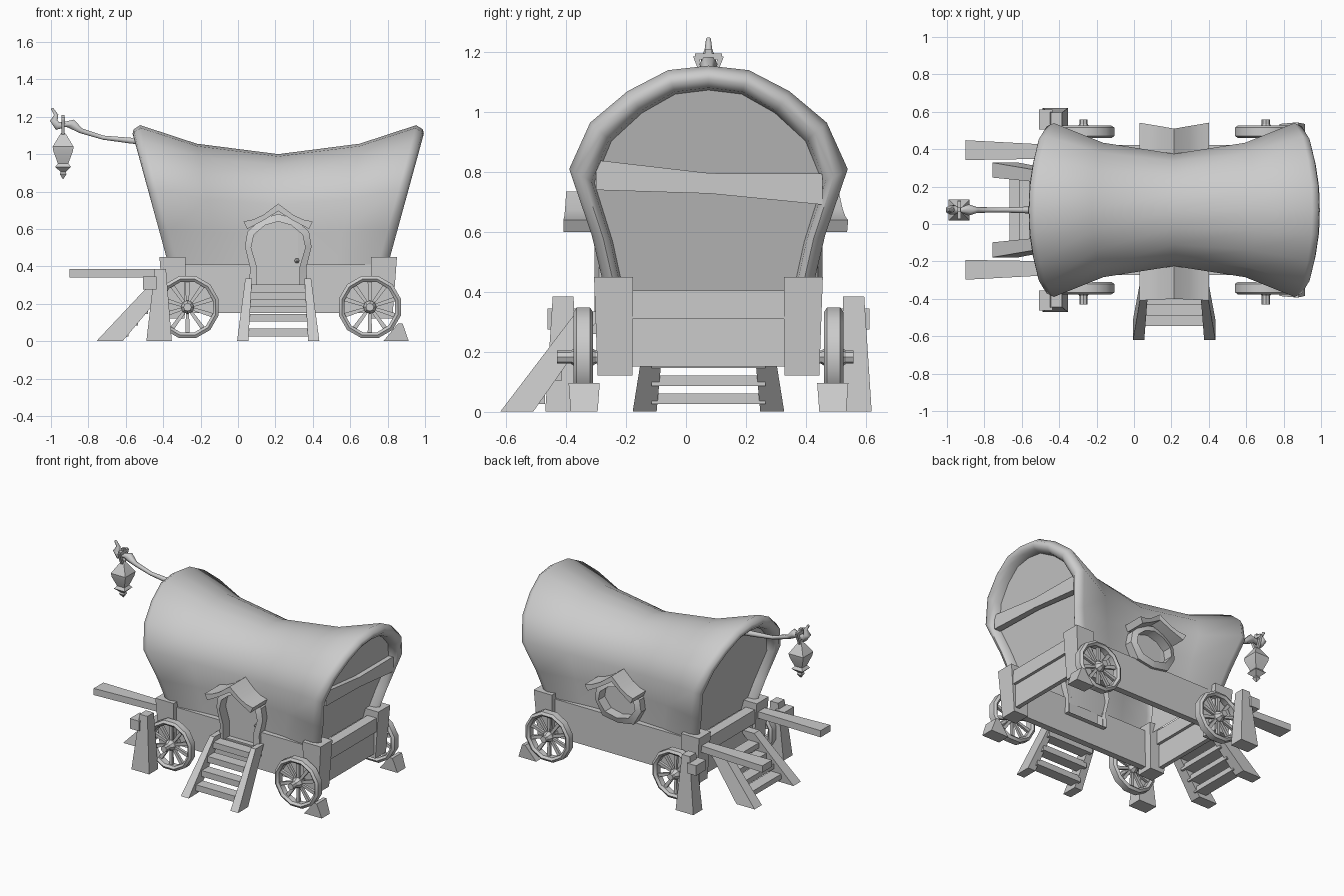
import bpy, bmesh, math
from mathutils import Vector, Matrix

if "Cube" in bpy.data.objects:
    bpy.data.objects.remove(bpy.data.objects["Cube"])

CX, CY = 0.215, 0.075            # centre of the wagon body
GREY = bpy.data.materials.new("plain grey")
GREY.diffuse_color = (0.6, 0.6, 0.6, 1)
GREY.use_nodes = True
GREY.node_tree.nodes["Principled BSDF"].inputs["Base Color"].default_value = GREY.diffuse_color


def make(name, verts, faces, angle=30):
    me = bpy.data.meshes.new(name)
    bm = bmesh.new()
    vs = [bm.verts.new(v) for v in verts]
    for f in faces:
        bm.faces.new([vs[i] for i in f])
    bmesh.ops.remove_doubles(bm, verts=bm.verts, dist=1e-5)
    bmesh.ops.recalc_face_normals(bm, faces=bm.faces)
    bm.to_mesh(me)
    bm.free()
    me.shade_smooth()
    me.set_sharp_from_angle(angle=math.radians(angle))
    me.materials.append(GREY)
    ob = bpy.data.objects.new(name, me)
    bpy.context.collection.objects.link(ob)
    return ob


def block(name, axis, c0, h0, c1, h1):
    """Tapered box between two rectangles that are square to the given axis."""
    a, b = [i for i in range(3) if i != axis]
    verts = []
    for c, h in ((c0, h0), (c1, h1)):
        for s, t in ((-1, -1), (1, -1), (1, 1), (-1, 1)):
            v = list(c)
            v[a] += s * h[0]
            v[b] += t * h[1]
            verts.append(v)
    faces = [(0, 1, 2, 3), (4, 5, 6, 7)] + [(i, (i + 1) % 4, (i + 1) % 4 + 4, i + 4) for i in range(4)]
    return make(name, verts, faces)


def box(name, x0, x1, y0, y1, z0, z1):
    h = ((x1 - x0) / 2, (y1 - y0) / 2)
    x, y = (x0 + x1) / 2, (y0 + y1) / 2
    return block(name, 2, (x, y, z0), h, (x, y, z1), h)


def lathe(name, prof, n, loc, along_y=False, closed=False, start=0.0, angle=30):
    verts, faces, m = [], [], len(prof)
    for i in range(n):
        t = start + 2 * math.pi * i / n
        for r, h in prof:
            p = (r * math.cos(t), h, r * math.sin(t)) if along_y else (r * math.cos(t), r * math.sin(t), h)
            verts.append(Vector(p) + Vector(loc))
    for i in range(n):
        j = (i + 1) % n
        for k in range(m if closed else m - 1):
            l = (k + 1) % m
            q = [i * m + k, i * m + l, j * m + l, j * m + k]
            if prof[k][0] == 0:
                q = q[:3]
            elif prof[l][0] == 0:
                q = [q[0], q[1], q[3]]
            faces.append(q)
    return make(name, verts, faces, angle)


def arch(half):
    """Mirror a half outline (foot to crown) into a full one."""
    return [(-h, z) for h, z in half] + [(h, z) for h, z in reversed(half[:-1])]


# ---- canvas cover: lofted arches with rolled rims and recessed end walls
END = [(.34, .38), (.39, .59), (.465, .81), (.395, .965), (.27, 1.07), (.135, 1.14), (0, 1.155)]
MID = [(.30, .38), (.30, .58), (.30, .73), (.26, .86), (.185, .94), (.095, .988), (0, 1.0)]


def ring(u, w, sh=1.0, sz=1.0, dx=-.05):
    half = [(m[0] + (e[0] - m[0]) * w, m[1] + (e[1] - m[1]) * w) for m, e in zip(MID, END)]
    pts = []
    for (h, z), e in zip(arch(half), arch(END)):
        zz = .38 + (z - .38) * sz
        ex = .38 + (e[1] - .38) * sz
        pts.append((CX + u * (.595 + .274 * (ex - .45) + dx), CY + h * sh, zz))
    return pts


rims = [(.82, .895, -.06), (.84, .905, -.015), (.90, .94, .003), (.96, .97, -.008)]
rows = [ring(-1, 1, *r) for r in rims]
rows += [ring(u, w) for u, w in ((-1, 1), (-.59, .36), (0, 0), (.59, .36), (1, 1))]
rows += [ring(1, 1, *r) for r in reversed(rims)]
n = len(rows[0])
faces = [(r * n + i, r * n + i + 1, r * n + n + i + 1, r * n + n + i)
         for r in range(len(rows) - 1) for i in range(n - 1)]
faces += [tuple(range(n)), tuple(range((len(rows) - 1) * n, len(rows) * n))]
make("canvas_cover", [p for r in rows for p in r], faces, 60)
block("end_cross_bar", 1, (.862, -.30, .79), (.024, .05), (.86, .08, .762), (.02, .034))
block("end_cross_bar_right", 1, (.86, .08, .762), (.02, .034), (.852, .455, .743), (.024, .052))

# ---- wagon bed, open below: planks, end panels, beams and corner posts
x0, x1 = CX - .6, CX + .6
y = CY - .325
box("front_plank_left", x0, CX - .15, y - .022, y + .022, .15, .41)
box("front_plank_right", CX + .15, x1, y - .022, y + .022, .15, .41)
box("front_plank_sill", CX - .15, CX + .15, y - .022, y + .022, .15, .30)
y = CY + .325
box("back_plank", x0, x1, y - .022, y + .022, .15, .41)
for s in (-1, 1):
    x = CX + s * .585
    box("end_beam", x - .035, x + .035, CY - .34, CY + .34, .31, .405)
    box("end_panel", x - .015, x + .015, CY - .32, CY + .32, .15, .31)
    for t in (-1, 1):
        yy = CY + t * .312
        block("corner_post", 2, (CX + s * .555, yy, .12), (.055, .058), (CX + s * .565, yy + t * .005, .45), (.07, .065))

# ---- wheels, axles and chocks
TIRE = [(.14, -.02), (.155, -.033), (.172, -.022), (.172, .022), (.155, .033), (.14, .02)]
HUB = [(0, -.05), (.02, -.045), (.036, -.02), (.036, .02), (.02, .045), (0, .05)]
for wx in (-.27, .705):
    for s in (-1, 1):
        c = (wx, CY + s * .418, .182)
        lathe("axle_stub", [(0, -.088), (.022, -.088), (.022, .067), (0, .067)] if s < 0 else
              [(0, -.067), (.022, -.067), (.022, .067), (0, .067)], 8, c, True)
        lathe("wheel_rim", TIRE, 12, c, True, True, math.pi / 12, 40)
        lathe("wheel_hub", HUB, 8, c, True)
        for k in range(10):
            sp = block("wheel_spoke", 2, (0, 0, .02), (.008, .008), (0, 0, .148), (.012, .01))
            sp.matrix_world = Matrix.Translation(c) @ Matrix.Rotation(2 * math.pi * k / 10, 4, 'Y')
for s in (-1, 1):
    y = CY + s * .415
    block("wheel_chock", 2, (.845, y, 0), (.068, .045), (.868, y, .095), (.012, .052))

# ---- pulling shafts with support legs at the left end
for s in (-1, 1):
    block("pulling_shaft", 0, (-.90, CY + s * .32, .363), (.053, .023), (-.38, CY + s * .31, .363), (.035, .023))
    block("support_leg", 2, (-.422, CY + s * .495, 0), (.068, .05), (-.415, CY + s * .485, .385), (.03, .035))
    ya, yb = sorted((CY + s * .43, CY + s * .538))
    box("leg_peg", -.507, -.437, ya, yb, .275, .345)

# ---- side stairs at the door and end stairs at the left
for s in (-1, 1):
    block("side_stair_rail", 2, (CX + s * .19, -.565, 0), (.03, .055), (CX + s * .158, -.32, .335), (.018, .045))
    block("end_stair_rail", 2, (-.687, CY + s * .213, 0), (.07, .04), (-.42, CY + s * .175, .30), (.055, .03))
for k in range(4):
    z = .047 + k * .078
    y = -.545 + .73 * z
    box("side_stair_tread", CX - .175, CX + .175, y - .035, y + .04, z - .021, z + .021)
    z = .043 + k * .06
    x = -.665 + .89 * z
    box("end_stair_tread", x - .04, x + .04, CY - .19, CY + .19, z - .018, z + .018)

# ---- front door and back window: horseshoe frame, panel and peaked hood
DOOR_IN = [(.115, .29), (.115, .40), (.145, .50), (.13, .57), (.07, .62), (0, .64)]
DOOR_OUT = [(.157, .29), (.15, .39), (.178, .505), (.165, .585), (.09, .655), (0, .68)]
WIN_IN = [(.001, .425), (.09, .445), (.14, .51), (.13, .57), (.07, .62), (0, .64)]
WIN_OUT = [(.001, .385), (.12, .405), (.178, .505), (.165, .585), (.09, .655), (0, .68)]
HOOD = [(0, .735), (.08, .675), (.135, .65), (.185, .64), (.165, .60), (.08, .645), (0, .695)]


def opening(kind, s, inner, outer, peak, flare):
    layers = [(outer, .27), (outer, .365), (inner, .38), (inner, .31)]
    verts, m = [], 2 * len(inner) - 1
    for shape, d in layers:
        verts += [(CX + x, CY + s * d, z) for x, z in arch(shape)]
    fs = [(r * m + i, r * m + (i + 1) % m, (r + 1) * m + (i + 1) % m, (r + 1) * m + i)
          for r in range(3) for i in range(m)]
    fs.append(tuple(range(3 * m, 4 * m)))
    make(kind + "_frame_and_panel", verts, fs)
    for t in (-1, 1):
        k = len(HOOD)
        hv = [(CX + t * x, CY + s * .27, z) for x, z in HOOD]
        hv += [(CX + t * x, CY + s * (peak + flare * x), z) for x, z in HOOD]
        hf = [(i, (i + 1) % k, (i + 1) % k + k, i + k) for i in range(k)]
        for o in (0, k):
            hf += [(o, o + 1, o + 5, o + 6), (o + 1, o + 2, o + 5), (o + 2, o + 3, o + 4, o + 5)]
        make(kind + "_hood", hv, hf)


opening("door", -1, DOOR_IN, DOOR_OUT, .475, .05)
opening("window", 1, WIN_IN, WIN_OUT, .435, .17)
lathe("door_knob", [(0, -.016), (.014, -.005), (.014, .005), (0, .016)], 6, (.315, CY - .322, .43), True)

# ---- lantern arm: tapered bent tube
PATH = [(-.44, 1.06, 1.3), (-.58, 1.073, 1.1), (-.72, 1.088, .8), (-.84, 1.125, 1.0), (-.885, 1.16, 1.9),
        (-.92, 1.16, 1.0), (-.965, 1.15, 1.6), (-.985, 1.18, 1.5), (-.972, 1.21, .8), (-.995, 1.245, .5)]
cu = bpy.data.curves.new("lantern_arm", 'CURVE')
cu.dimensions = '3D'
cu.bevel_depth = .016
cu.bevel_resolution = 1
cu.use_fill_caps = True
sp = cu.splines.new('POLY')
sp.points.add(len(PATH) - 1)
for p, (x, z, r) in zip(sp.points, PATH):
    p.co = (x, CY, z, 1)
    p.radius = r
cu.materials.append(GREY)
arm = bpy.data.objects.new("lantern_arm", cu)
bpy.context.collection.objects.link(arm)
bpy.context.view_layer.objects.active = arm
arm.select_set(True)
bpy.ops.object.convert(target='MESH')

# ---- lantern: four-sided turned shape and its hanger
LAMP = [(0, 1.125), (.02, 1.10), (.056, 1.04), (.052, 1.015), (.028, .95), (.042, .932),
        (.014, .905), (.018, .893), (0, .865)]
lathe("lantern", [(r * 1.414, z) for r, z in LAMP], 4, (-.935, CY, 0), start=math.pi / 4)
box("hanger_bar", -.945, -.925, CY - .045, CY + .045, 1.175, 1.195)
box("hanger_top", -.943, -.927, CY - .012, CY + .012, 1.17, 1.21)
for s in (-1, 1):
    block("hanger_side", 2, (-.935, CY + s * .012, 1.105), (.008, .008), (-.935, CY + s * .042, 1.185), (.009, .009))
